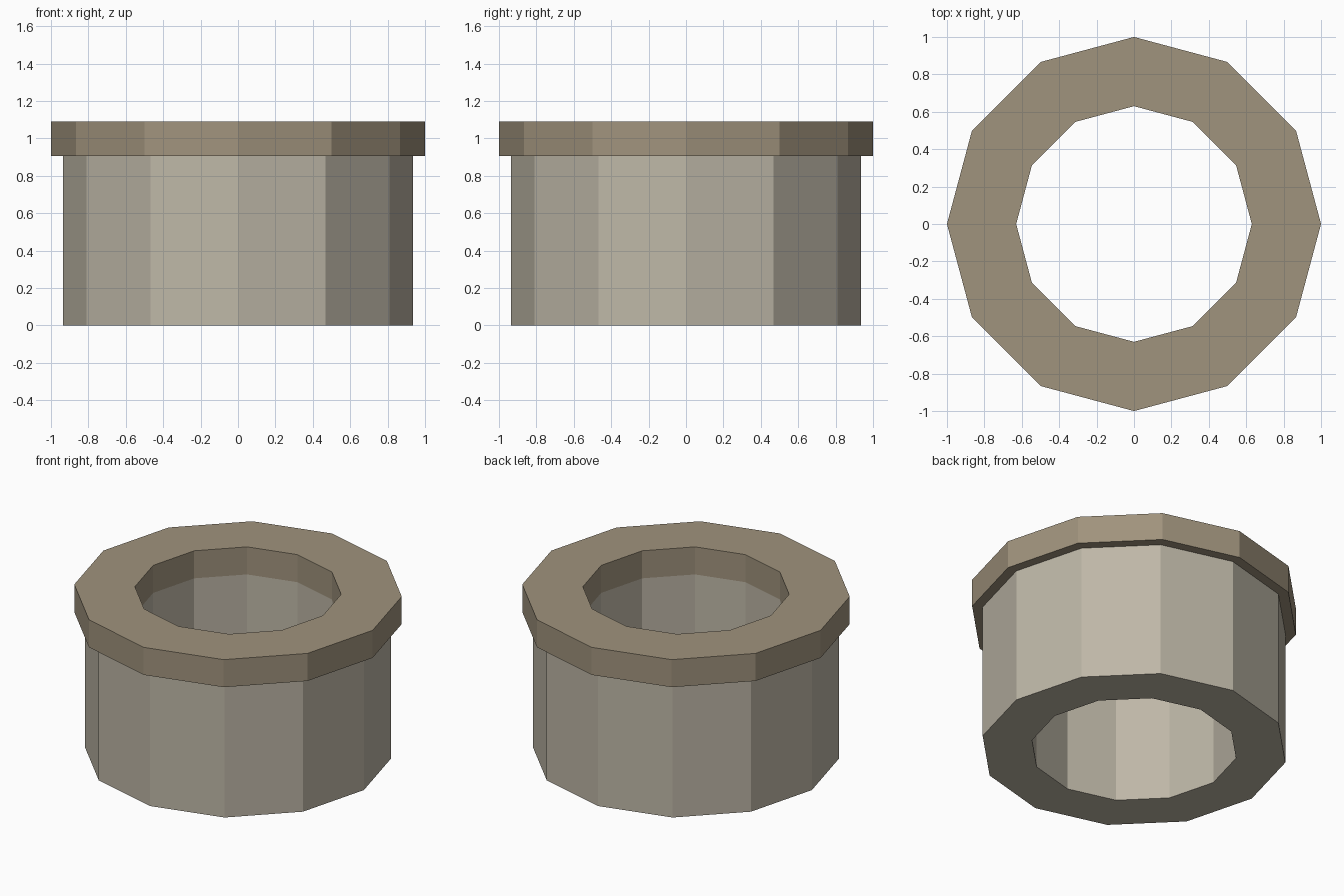
import bpy
import bmesh
from math import cos, sin, tau

cube = bpy.data.objects.get("Cube")
if cube:
    bpy.data.objects.remove(cube, do_unlink=True)

SIDES = 12
INNER = 0.63


def material(name, colour):
    mat = bpy.data.materials.new(name)
    mat.use_nodes = True
    mat.diffuse_color = (*colour, 1)
    mat.node_tree.nodes["Principled BSDF"].inputs["Base Color"].default_value = (*colour, 1)
    return mat


def ring(name, outer, bottom, top, mat):
    """Flat-sided tube, made by sweeping a rectangular profile around z."""
    bm = bmesh.new()
    profile = [(INNER, bottom), (outer, bottom), (outer, top), (INNER, top)]
    loops = []
    for i in range(SIDES):
        a = tau * i / SIDES
        loops.append([bm.verts.new((r * cos(a), r * sin(a), z)) for r, z in profile])
    for i in range(SIDES):
        here, after = loops[i], loops[(i + 1) % SIDES]
        for j in range(4):
            k = (j + 1) % 4
            bm.faces.new((here[j], after[j], after[k], here[k]))
    bmesh.ops.recalc_face_normals(bm, faces=bm.faces)
    mesh = bpy.data.meshes.new(name)
    bm.to_mesh(mesh)
    bm.free()
    mesh.materials.append(mat)
    obj = bpy.data.objects.new(name, mesh)
    bpy.context.collection.objects.link(obj)
    return obj


# Stone wall and the wider rim on top of it
stone = material("pale stone", (0.515, 0.474, 0.386))
brown = material("brown rim", (0.352, 0.292, 0.205))
ring("wall", 0.935, 0.0, 0.905, stone)
ring("rim", 1.0, 0.905, 1.09, brown)
